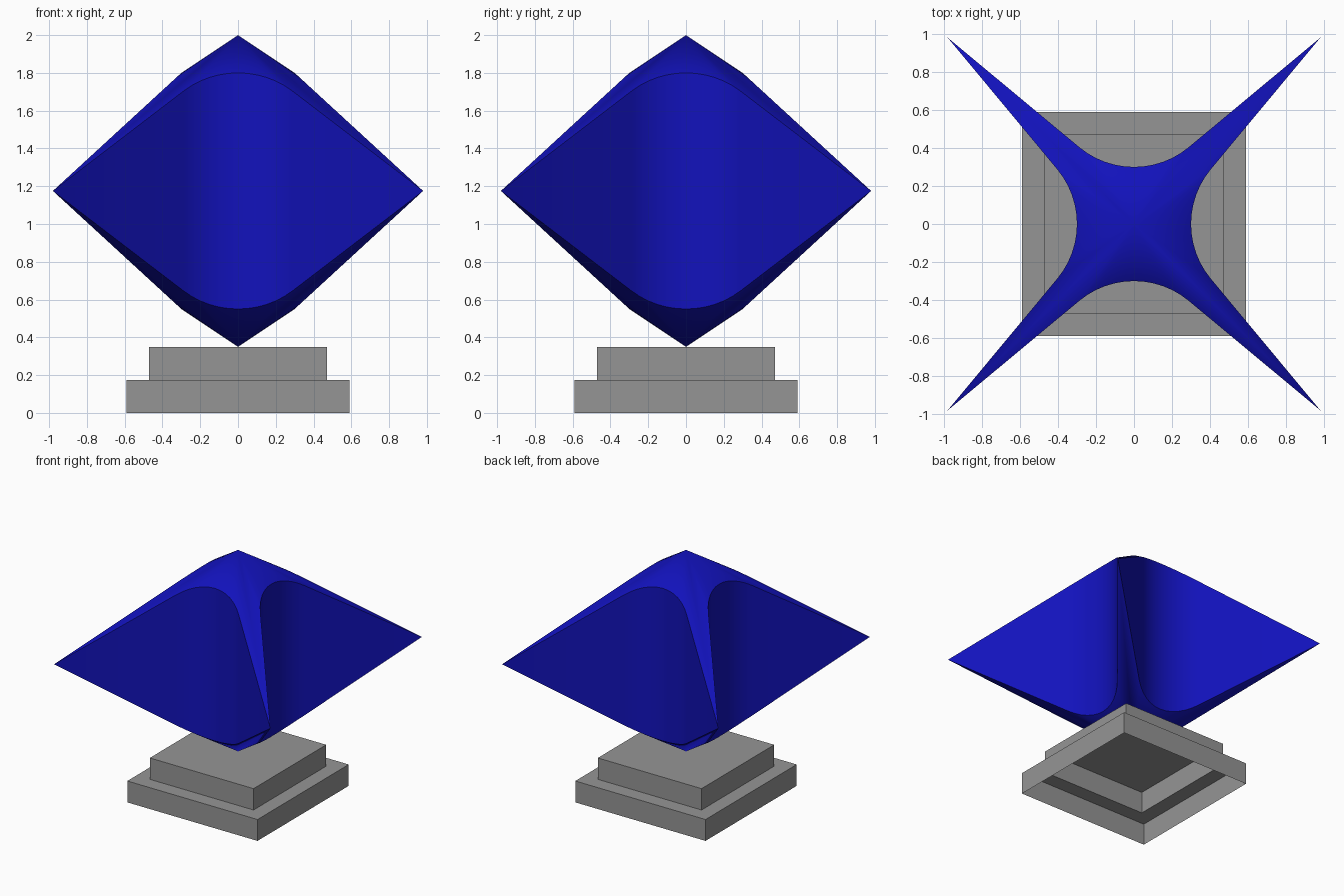
import bpy, bmesh, math

if "Cube" in bpy.data.objects:
    bpy.data.objects.remove(bpy.data.objects["Cube"])

TIP = 0.98              # plan position of the four blade tips
MID_Z = 1.175           # height of the tips, mirror plane of the body
APEX_H, EDGE_H = 0.825, 0.625
ARC_C, ARC_R = 0.75, 0.45   # scooped side: arc centre and radius
STEPS = 6


def material(name, rgb):
    m = bpy.data.materials.new(name)
    m.diffuse_color = (*rgb, 1)
    m.use_nodes = True
    m.node_tree.nodes["Principled BSDF"].inputs["Base Color"].default_value = m.diffuse_color
    return m


def make_object(name, bm, mat):
    mesh = bpy.data.meshes.new(name)
    bm.to_mesh(mesh)
    bm.free()
    mesh.materials.append(mat)
    ob = bpy.data.objects.new(name, mesh)
    bpy.context.collection.objects.link(ob)
    return ob


def bridge(bm, low, high):
    n = len(low)
    for i in range(n):
        j = (i + 1) % n
        quad = [low[i], low[j], high[j], high[i]]
        bm.faces.new(list(dict.fromkeys(quad)))   # tips collapse to triangles


blue = material("deep blue", (0.006, 0.006, 0.50))
grey = material("stone grey", (0.30, 0.30, 0.30))

# four-bladed body: scooped vertical walls, faceted cone above and below
to_centre = math.hypot(TIP - ARC_C, TIP)
tangent = math.atan2(TIP - ARC_C, TIP) + math.asin(ARC_R / to_centre)
side = [(TIP, -TIP)]
for k in range(-STEPS, STEPS + 1):
    a = tangent * k / STEPS
    side.append((ARC_C - ARC_R * math.cos(a), ARC_R * math.sin(a)))

bm = bmesh.new()
low, high = [], []
for q in range(4):
    c, s = round(math.cos(q * math.pi / 2)), round(math.sin(q * math.pi / 2))
    for u, v in side:
        x, y = c * u - s * v, s * u + c * v
        h = EDGE_H * (TIP - u) / (TIP - 0.3)
        lo = bm.verts.new((x, y, MID_Z - h))
        low.append(lo)
        high.append(lo if h < 1e-6 else bm.verts.new((x, y, MID_Z + h)))
bridge(bm, low, high)
top = bm.verts.new((0, 0, MID_Z + APEX_H))
bottom = bm.verts.new((0, 0, MID_Z - APEX_H))
for i in range(len(low)):
    j = (i + 1) % len(low)
    bm.faces.new((high[i], high[j], top))
    bm.faces.new((low[j], low[i], bottom))
body = make_object("star_body", bm, blue)
bpy.context.view_layer.objects.active = body
body.select_set(True)
bpy.ops.object.shade_smooth_by_angle(angle=math.radians(30))

# stepped plinth: hollow shell, open underneath
bm = bmesh.new()
rings = []
for r, z in [(0.59, 0), (0.59, 0.175), (0.47, 0.175), (0.47, 0.35)]:
    rings.append([bm.verts.new((sx * r, sy * r, z))
                  for sx, sy in [(-1, -1), (1, -1), (1, 1), (-1, 1)]])
for a, b in zip(rings, rings[1:]):
    bridge(bm, a, b)
bm.faces.new(rings[-1])
make_object("stepped_plinth", bm, grey)
